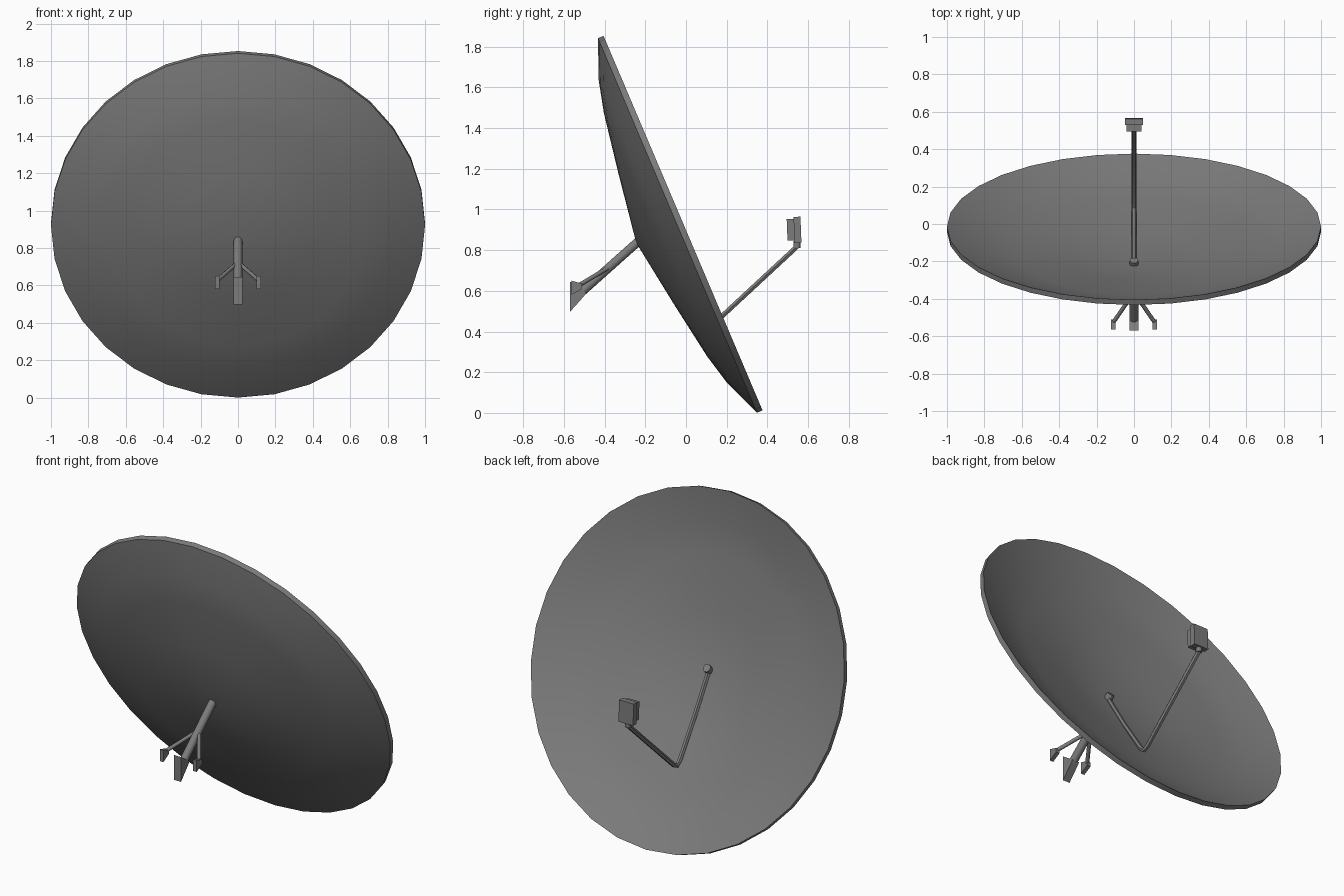
import bpy, bmesh, math
from mathutils import Matrix, Vector

cube = bpy.data.objects.get("Cube")
if cube:
    bpy.data.objects.remove(cube, do_unlink=True)

grey = bpy.data.materials.new("painted grey metal")
grey.use_nodes = True
colour = (0.2, 0.2, 0.2, 1)
grey.diffuse_color = colour
grey.node_tree.nodes["Principled BSDF"].inputs["Base Color"].default_value = colour


def select_only(obj):
    bpy.ops.object.select_all(action='DESELECT')
    obj.select_set(True)
    bpy.context.view_layer.objects.active = obj


def finish(name, bm, smooth=False):
    bmesh.ops.recalc_face_normals(bm, faces=bm.faces)
    mesh = bpy.data.meshes.new(name)
    bm.to_mesh(mesh)
    bm.free()
    mesh.materials.append(grey)
    obj = bpy.data.objects.new(name, mesh)
    bpy.context.collection.objects.link(obj)
    if smooth:
        select_only(obj)
        bpy.ops.object.shade_smooth_by_angle(angle=math.radians(35))
    return obj


def tube(name, points, radius, resolution=2):
    """Round bar swept along a path, with capped ends."""
    curve = bpy.data.curves.new(name, 'CURVE')
    curve.dimensions = '3D'
    curve.bevel_depth = radius
    curve.bevel_resolution = resolution
    curve.use_fill_caps = True
    spline = curve.splines.new('POLY')
    spline.points.add(len(points) - 1)
    for p, co in zip(spline.points, points):
        p.co = (*co, 1)
    curve.materials.append(grey)
    obj = bpy.data.objects.new(name, curve)
    bpy.context.collection.objects.link(obj)
    select_only(obj)
    bpy.ops.object.convert(target='MESH')
    bpy.ops.object.shade_smooth_by_angle(angle=math.radians(50))
    return obj


def wedge(name, profile, x, half_width):
    """Side profile in y and z, extruded across x."""
    bm = bmesh.new()
    face = bm.faces.new([bm.verts.new((x - half_width, y, z)) for y, z in profile])
    new = bmesh.ops.extrude_face_region(bm, geom=[face])["geom"]
    bmesh.ops.translate(bm, vec=(2 * half_width, 0, 0),
                        verts=[v for v in new if isinstance(v, bmesh.types.BMVert)])
    return finish(name, bm)


def box(name, centre, size, tilt):
    bm = bmesh.new()
    bmesh.ops.create_cube(bm, size=1, matrix=Matrix.Translation(centre)
                          @ Matrix.Rotation(tilt, 4, 'X')
                          @ Matrix.Diagonal((*size, 1)))
    return finish(name, bm)


# Dish: revolved shell tilted towards the back
SIDES, LIP = 32, 0.03
bowl = [(0, -0.22), (0.35, -0.167), (0.65, -0.117), (0.81, -0.077), (1, 0)]
shell = bowl + [(r, h + LIP) for r, h in reversed(bowl)]
bm = bmesh.new()
rings = []
for r, h in shell:
    if r == 0:
        rings.append([bm.verts.new((0, 0, h))] * SIDES)
    else:
        rings.append([bm.verts.new((r * math.sin(math.tau * i / SIDES),
                                    r * math.cos(math.tau * i / SIDES), h))
                      for i in range(SIDES)])
for low, high in zip(rings, rings[1:]):
    for i in range(SIDES):
        j = (i + 1) % SIDES
        corners = dict.fromkeys((low[i], low[j], high[j], high[i]))
        bm.faces.new(list(corners))
bm.transform(Matrix.Translation((0, -0.042, 0.921))
             @ Matrix.Rotation(math.radians(-67), 4, 'X'))
finish("dish", bm, smooth=True)

# Wall mount: main tube through the dish centre, with its wall bracket
tube("mount_tube", [(0, -0.535, 0.575), (0, -0.195, 0.878)], 0.023, 3)
wedge("wall_bracket", [(-0.57, 0.497), (-0.57, 0.645), (-0.548, 0.63),
                       (-0.49, 0.59), (-0.5, 0.575)], 0, 0.023)

# Side braces and their feet
for side, s in (("left", 1), ("right", -1)):
    tube(side + "_brace", [(s * 0.01, -0.38, 0.715), (s * 0.11, -0.525, 0.628)], 0.011)
    wedge(side + "_brace_foot", [(-0.563, 0.58), (-0.563, 0.65),
                                 (-0.51, 0.635), (-0.51, 0.61)], s * 0.11, 0.012)

# Feed arm: follows the bowl, then bends out to the receiver
arm = [(-0.21, 0.845), (-0.085, 0.64), (0.055, 0.43), (0.085, 0.404),
       (0.115, 0.418), (0.54, 0.812), (0.548, 0.83)]
tube("feed_arm", [(0, y, z) for y, z in arm], 0.014, 1)

# Receiver
tube("receiver_collar", [(0, 0.545, 0.81), (0, 0.545, 0.845)], 0.017)
box("receiver_body", (0, 0.548, 0.9), (0.096, 0.034, 0.128), 0.04)
box("receiver_horn", (0, 0.515, 0.9), (0.078, 0.036, 0.106), 0.04)
